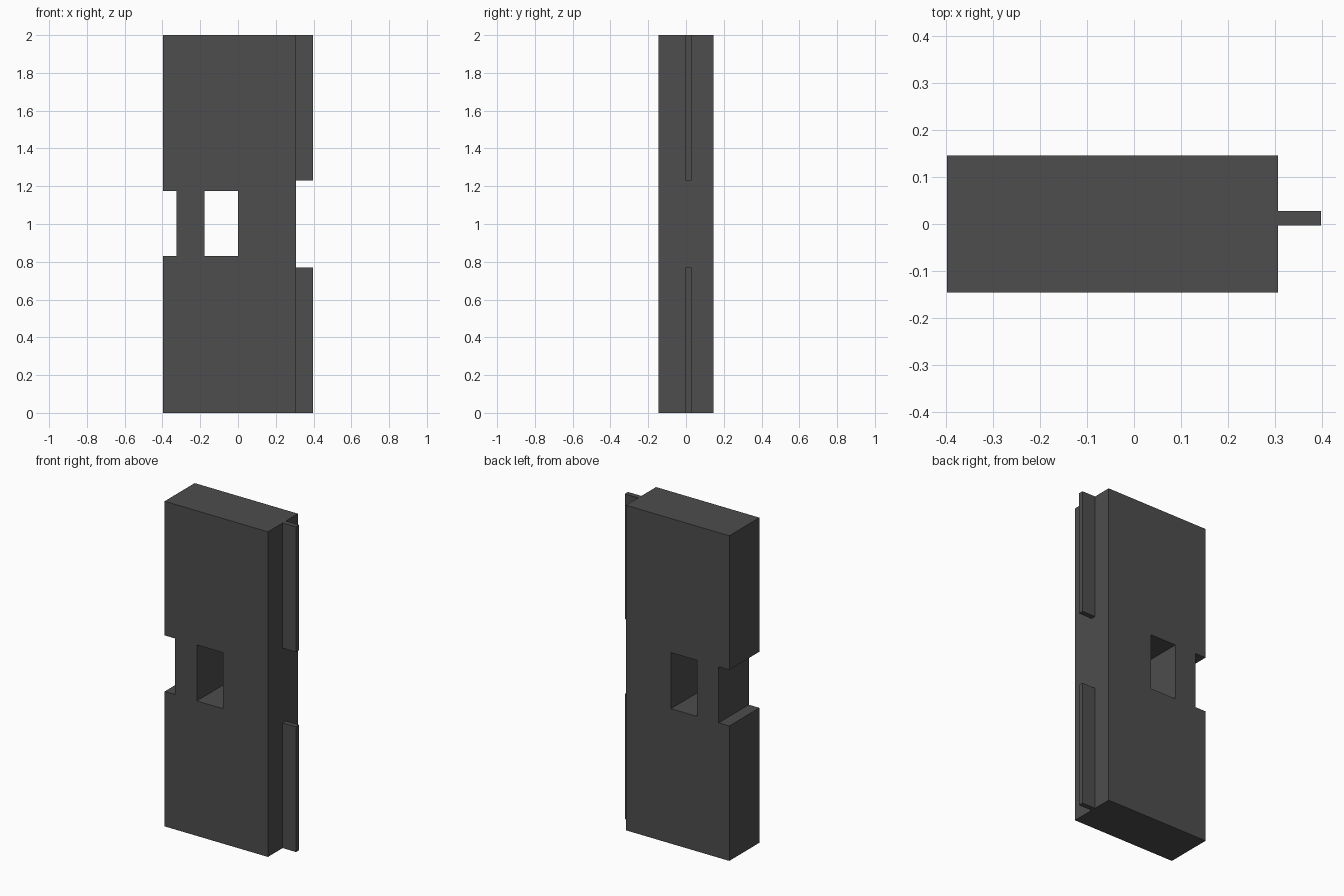
import bpy

if "Cube" in bpy.data.objects:
    bpy.data.objects.remove(bpy.data.objects["Cube"])

HALF_DEPTH = 0.146
LEFT, FACE, RIGHT = -0.397, 0.306, 0.397   # panel edge, panel edge, fin tip
SLOT_LOW, SLOT_HIGH = 0.83, 1.175

dark = bpy.data.materials.new("dark_grey")
dark.diffuse_color = (0.075, 0.075, 0.075, 1)
dark.use_nodes = True
dark.node_tree.nodes["Principled BSDF"].inputs["Base Color"].default_value = dark.diffuse_color


def box(name, x, y, z):
    """Box spanning the given (min, max) ranges."""
    bpy.ops.mesh.primitive_cube_add(size=1)
    ob = bpy.context.object
    ob.name = name
    ob.data.name = name
    for v in ob.data.vertices:
        v.co = [r[0] if c < 0 else r[1] for c, r in zip(v.co, (x, y, z))]
    ob.data.materials.append(dark)
    return ob


# Main slab
panel = box("panel", (LEFT, FACE), (-HALF_DEPTH, HALF_DEPTH), (0, 2))

# Handle window and edge notch, cut right through the slab
cuts = {"window_cutter": (-0.178, 0.0), "notch_cutter": (LEFT - 0.1, -0.325)}
for name, x_range in cuts.items():
    cutter = box(name, x_range, (-0.3, 0.3), (SLOT_LOW, SLOT_HIGH))
    cutter.hide_render = True
    cutter.hide_viewport = True
    cutter.display_type = 'WIRE'
    mod = panel.modifiers.new(name, 'BOOLEAN')
    mod.operation = 'DIFFERENCE'
    mod.solver = 'EXACT'
    mod.object = cutter

# Thin fins on the right edge, above and below the middle gap
for name, z_range in (("lower_fin", (0, 0.77)), ("upper_fin", (1.23, 2))):
    box(name, (FACE, RIGHT), (-0.003, 0.028), z_range)
